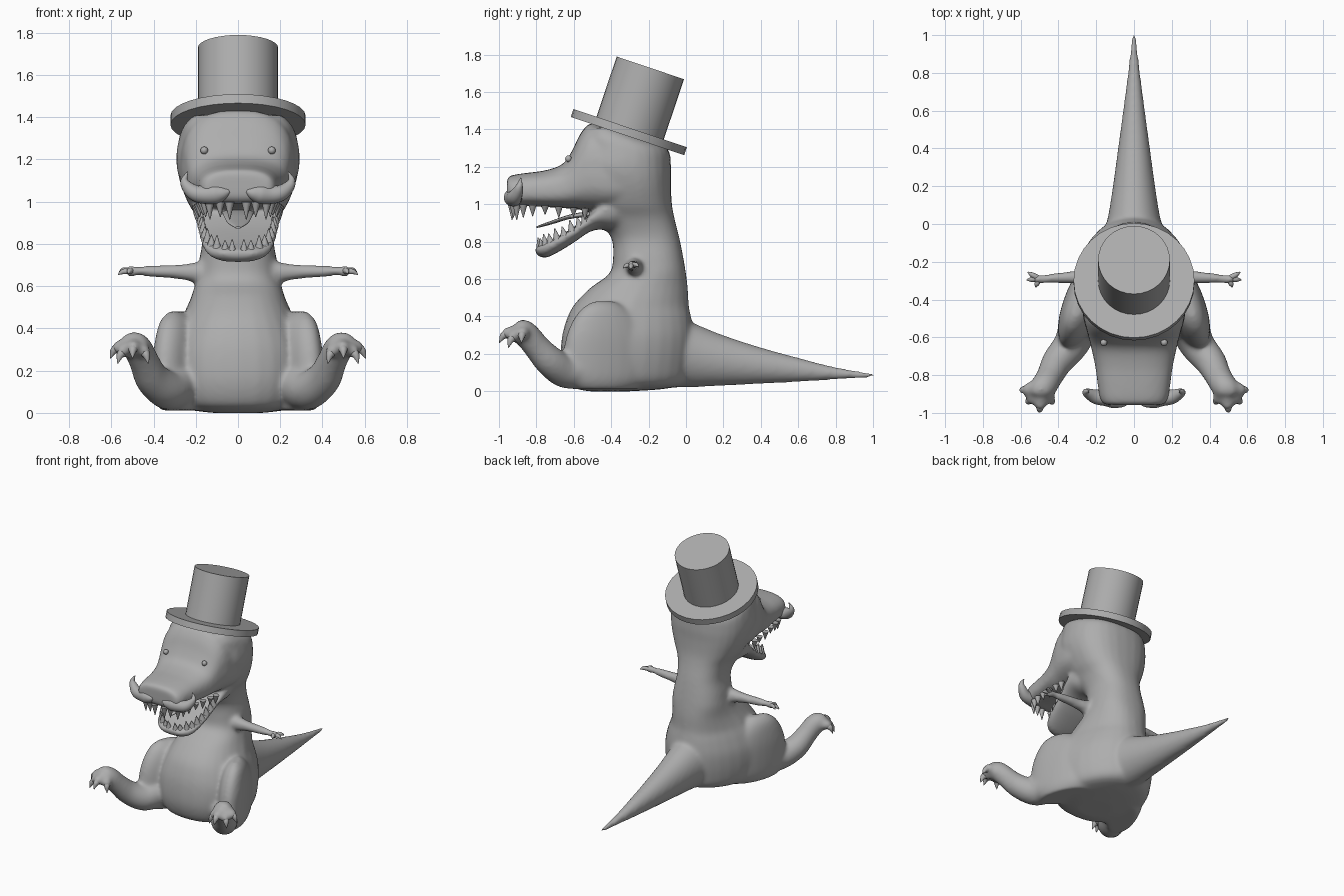
import bpy, bmesh, math
from mathutils import Vector, Matrix

if "Cube" in bpy.data.objects:
    bpy.data.objects.remove(bpy.data.objects["Cube"])

grey = bpy.data.materials.new("plain_grey")
grey.diffuse_color = (0.42, 0.42, 0.42, 1)
grey.use_nodes = True
grey.node_tree.nodes["Principled BSDF"].inputs["Base Color"].default_value = grey.diffuse_color
SEG = 28


def dense(rows, k=5):
    """Catmull-Rom interpolation of a table of rows."""
    out, n = [], len(rows)
    for i in range(n - 1):
        a, b, c, d = rows[max(i - 1, 0)], rows[i], rows[i + 1], rows[min(i + 2, n - 1)]
        for j in range(k):
            t = j / k
            out.append([0.5 * (2 * q + (r - p) * t + (2 * p - 5 * q + 4 * r - s) * t * t
                               + (3 * q - p - 3 * r + s) * t ** 3)
                        for p, q, r, s in zip(a, b, c, d)])
    return out + [list(rows[-1])]


def unit_ring(e, n=SEG):
    """Superellipse outline with exponent e."""
    f = lambda v: math.copysign(abs(v) ** (2 / e), v)
    return [(f(math.cos(2 * math.pi * i / n)), f(math.sin(2 * math.pi * i / n))) for i in range(n)]


def loft(bm, rings):
    vs = [[bm.verts.new(p) for p in r] for r in rings]
    n = len(vs[0])
    for a, b in zip(vs, vs[1:]):
        for i in range(n):
            bm.faces.new((a[i], a[(i + 1) % n], b[(i + 1) % n], b[i]))
    bm.faces.new(vs[0])
    bm.faces.new(vs[-1])


def loft_z(bm, rows, e=2.3, shear=0, taper=0):
    """Stacked slices: z, y_front, y_back, x_centre, half_width; shear turns x along y, taper narrows the low back."""
    rings = []
    for z, y0, y1, cx, w in dense(rows):
        tp = taper * min(1, max(0, (.65 - z) / .2))
        ys = [((y0 + y1) / 2 + (y1 - y0) / 2 * v, u * (1 - tp * max(0, v))) for u, v in unit_ring(e)]
        rings.append([(cx + w * u + shear * (y + .4), y, z) for y, u in ys])
    loft(bm, rings)


def loft_y(bm, rows, e=2.3, mid=0.5):
    """Slices along y: y, z_top, z_bottom, half_width; mid is the height of the widest point."""
    rings = []
    for y, zt, zb, w in dense(rows):
        zm = zb + (zt - zb) * mid
        rings.append([(w * u, y, zm + v * ((zt - zm) if v > 0 else (zm - zb))) for u, v in unit_ring(e)])
    loft(bm, rings)


def tube(bm, rows, s=1, k=5, n=16):
    """Round tube through x, y, z, radius."""
    pts = dense([(s * x, y, z, r) for x, y, z, r in rows], k)
    rings = []
    for i, p in enumerate(pts):
        a, b = pts[max(i - 1, 0)], pts[min(i + 1, len(pts) - 1)]
        q = (Vector(b[:3]) - Vector(a[:3])).to_track_quat('Z', 'Y')
        rings.append([Vector(p[:3]) + q @ Vector((p[3] * u, p[3] * v, 0)) for u, v in unit_ring(2, n)])
    loft(bm, rings)


def cone(bm, base, tip, r, r2=0.002, n=10):
    base, tip = Vector(base), Vector(tip)
    d = tip - base
    m = Matrix.Translation((base + tip) / 2) @ d.to_track_quat('Z', 'Y').to_matrix().to_4x4()
    bmesh.ops.create_cone(bm, cap_ends=True, segments=n, radius1=r, radius2=r2, depth=d.length, matrix=m)


def finish(bm, name, angle=40):
    bmesh.ops.recalc_face_normals(bm, faces=bm.faces)
    me = bpy.data.meshes.new(name)
    bm.to_mesh(me)
    bm.free()
    me.materials.append(grey)
    ob = bpy.data.objects.new(name, me)
    bpy.context.collection.objects.link(ob)
    bpy.ops.object.select_all(action='DESELECT')
    ob.select_set(True)
    bpy.context.view_layer.objects.active = ob
    bpy.ops.object.shade_smooth_by_angle(angle=math.radians(angle))
    return ob


# body: torso, neck and skull as one stack
bm = bmesh.new()
loft_z(bm, [(0.0, -.52, -.3, 0, .12), (.015, -.59, -.1, 0, .23), (.05, -.64, 0, 0, .3),
            (.15, -.67, .03, 0, .33), (.28, -.665, .04, 0, .33), (.38, -.64, .03, 0, .3),
            (.46, -.60, .015, 0, .262), (.55, -.515, .01, 0, .222),
            (.63, -.41, 0, 0, .2), (.72, -.39, -.015, 0, .185), (.82, -.40, -.035, 0, .17),
            (.92, -.47, -.06, 0, .195), (1.0, -.51, -.075, 0, .24), (1.1, -.54, -.08, 0, .277),
            (1.2, -.59, -.08, 0, .293), (1.3, -.57, -.1, 0, .28), (1.36, -.56, -.22, 0, .257),
            (1.41, -.52, -.36, 0, .21)], 2.4, 0, .25)
# snout and upper jaw
loft_y(bm, [(-.28, 1.35, .98, .27), (-.4, 1.39, .965, .278), (-.5, 1.435, .965, .268),
            (-.56, 1.385, .97, .252), (-.61, 1.285, .975, .238), (-.66, 1.215, .98, .226),
            (-.75, 1.182, .985, .207), (-.85, 1.168, .99, .193), (-.92, 1.158, .99, .182),
            (-.958, 1.145, 1.02, .16)], 2.7, .4)
# lower jaw
loft_y(bm, [(-.34, 1.02, .86, .2), (-.4, 1.01, .855, .215), (-.46, .99, .865, .216),
            (-.52, .938, .85, .204), (-.6, .878, .795, .19),
            (-.7, .82, .735, .17), (-.76, .79, .712, .14), (-.805, .768, .735, .08)], 2.5, .8)
# tail
loft_y(bm, [(-.15, .42, .02, .21), (-.04, .4, .02, .162), (.04, .365, .022, .138), (.2, .3, .03, .112),
            (.4, .235, .04, .085), (.6, .18, .05, .058), (.8, .13, .062, .033), (1.015, .094, .074, .01)], 2)
# limbs
claw_ends = [(.605, -.88, .265), (.57, -.95, .24), (.50, -.998, .265), (.425, -.95, .24)]
for s in (1, -1):
    tube(bm, [(.1, -.27, .665, .065), (.19, -.275, .665, .05), (.28, -.28, .668, .036),
              (.4, -.285, .67, .029), (.47, -.29, .672, .023), (.51, -.292, .67, .028),
              (.535, -.292, .668, .018)], s)
    # thigh, turned outward toward the knee
    loft_z(bm, [(.012, -.6, -.25, s * .24, .1), (.08, -.66, -.17, s * .255, .11),
                (.25, -.65, -.17, s * .262, .11), (.36, -.615, -.22, s * .265, .098),
                (.44, -.56, -.31, s * .272, .07), (.48, -.5, -.38, s * .28, .025)], 2.1, -.33 * s)
    # shin and foot
    tube(bm, [(.29, -.54, .13, .11), (.335, -.64, .108, .094), (.405, -.728, .162, .083),
              (.443, -.80, .24, .072), (.475, -.855, .305, .07), (.505, -.89, .325, .062),
              (.515, -.915, .33, .035)], s)
    for x, y, z in claw_ends:
        e = Vector((x, y, z)).lerp(Vector((.49, -.87, .33)), .38) + Vector((0, 0, .02))
        tube(bm, [(.49, -.86, .32, .04), (*e, .036), (*e.lerp(Vector((x, y, z)), .45), .022)], s)
body = finish(bm, "body", 180)
rm = body.modifiers.new("blend", 'REMESH')
rm.mode, rm.voxel_size, rm.use_smooth_shade = 'VOXEL', 0.012, True
sm = body.modifiers.new("soften", 'SMOOTH')
sm.factor, sm.iterations = 0.5, 14

# fingers and toe claws
fingers, claws = bmesh.new(), bmesh.new()
for s in (1, -1):
    for x, y, z in [(.562, -.255, .668), (.568, -.296, .655), (.52, -.335, .66)]:
        m = Vector((.505, -.29, .67)).lerp(Vector((x, y, z)), .6) + Vector((0, 0, .008))
        tube(fingers, [(.5, -.29, .67, .015), (*m, .013), (x, y, z, .003)], s, n=10)
    for x, y, z in claw_ends:
        b = Vector((x, y, z)).lerp(Vector((.49, -.87, .33)), .32) + Vector((0, 0, .02))
        tube(claws, [(*b, .024), (*(b.lerp(Vector((x, y, z)), .55) + Vector((0, 0, .01))), .018),
                     (x, y, z - .008, .001)], s, n=10)
finish(fingers, "fingers")
finish(claws, "toe_claws")

# teeth along both jaws
bm = bmesh.new()
upper = dense([(.195, -.54, .98), (.185, -.68, .99), (.168, -.82, .998), (.135, -.905, .998),
               (.04, -.93, .998)], 2)
lower = dense([(.175, -.54, .905), (.165, -.61, .86), (.145, -.69, .815), (.1, -.75, .785),
               (.028, -.78, .765)], 2)
for s in (1, -1):
    for i, (x, y, z) in enumerate(upper):
        h = (.05 if i < 5 else .07) + .012 * (i % 2 == 0)
        cone(bm, (s * x, y, z), (s * x * .98, y, z - h), .023)
    for i, (x, y, z) in enumerate(lower):
        h = .055 + .012 * (i % 2 == 0)
        cone(bm, (s * x, y, z - .005), (s * x, y - .012, z + h - .01), .022)
finish(bm, "teeth", 60)

# tongue
bm = bmesh.new()
loft_y(bm, [(-.42, .975, .935, .08), (-.6, .95, .925, .07), (-.72, .912, .892, .05), (-.80, .882, .872, .012)])
finish(bm, "tongue", 60)

# curled moustache
bm = bmesh.new()
for s in (1, -1):
    tube(bm, [(.04, -.955, 1.05, .008), (.065, -.945, 1.042, .03), (.1, -.93, 1.037, .046),
              (.15, -.92, 1.033, .044), (.2, -.915, 1.04, .039), (.237, -.9, 1.068, .029),
              (.254, -.89, 1.1, .018), (.238, -.883, 1.142, .002)], s)
finish(bm, "moustache", 80)

# eyes
bm = bmesh.new()
for s in (1, -1):
    bmesh.ops.create_uvsphere(bm, u_segments=16, v_segments=10, radius=.018,
                              matrix=Matrix.Translation((s * .16, -.628, 1.243)))
finish(bm, "eyes")

# tilted top hat: brim and crown
centre, axis = Vector((0, -.306, 1.386)), Vector((0, math.sin(.325), math.cos(.325)))
bm = bmesh.new()
cone(bm, centre - axis * .0225, centre + axis * .0225, .32, .32, 32)
finish(bm, "hat_brim", 30)
bm = bmesh.new()
cone(bm, centre, centre + axis * .362, .19, .19, 32)
finish(bm, "hat_crown", 30)
